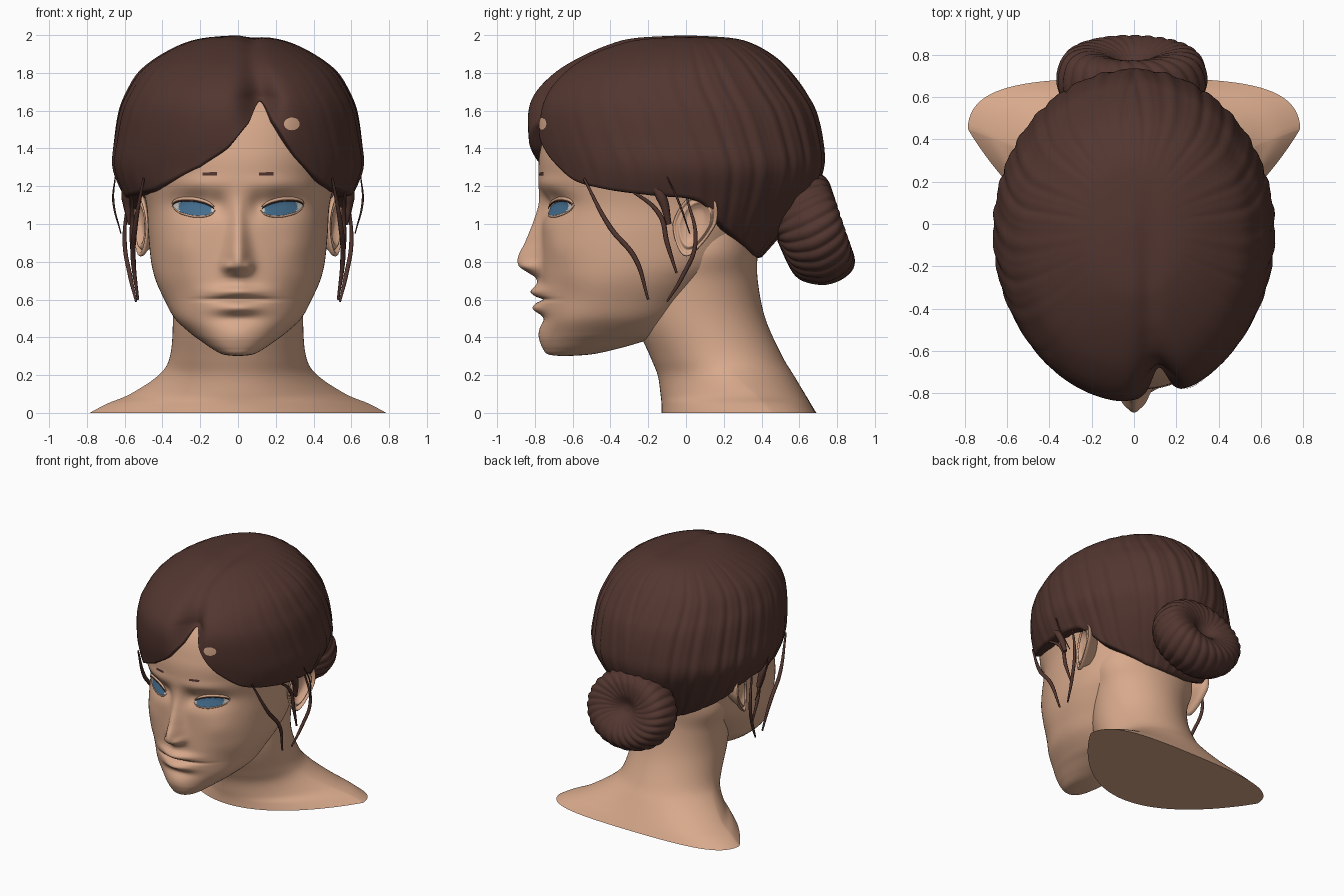
import bpy, bmesh, math
from mathutils import Vector
from mathutils.bvhtree import BVHTree

cube = bpy.data.objects.get("Cube")
if cube:
    bpy.data.objects.remove(cube)


def material(name, color):
    m = bpy.data.materials.new(name)
    m.use_nodes = True
    m.diffuse_color = (*color, 1)
    m.node_tree.nodes["Principled BSDF"].inputs["Base Color"].default_value = (*color, 1)
    return m


SKIN = material("skin", (0.69, 0.40, 0.262))
HAIR = material("brown hair", (0.086, 0.037, 0.029))
BLUE = material("iris blue", (0.06, 0.16, 0.28))
WHITE = material("eye white", (0.6, 0.56, 0.52))


def spline(rows, t):
    """Smooth curve through the rows, t counted in rows."""
    i = max(0, min(int(t), len(rows) - 2))
    f = t - i
    quad = [rows[max(0, min(i + k, len(rows) - 1))] for k in (-1, 0, 1, 2)]
    return [b + f * ((c - a) + f * ((2 * a - 5 * b + 4 * c - d) + f * (3 * (b - c) + d - a))) / 2
            for a, b, c, d in zip(*quad)]


def lookup(rows, x):
    x = max(rows[0][0], min(x, rows[-1][0]))
    i = next(k for k in range(len(rows) - 1) if x <= rows[k + 1][0])
    return spline(rows, i + (x - rows[i][0]) / (rows[i + 1][0] - rows[i][0]))[1]


def power(v, e):
    return math.copysign(abs(v) ** e, v)


def bell(v, s):
    return math.exp(-(v / s) ** 2)


def loft(name, rings, mats, cap=False, facing=None, rule=None):
    """Skin closed rings into one smooth object."""
    bm = bmesh.new()
    vs = [[bm.verts.new(p) for p in ring] for ring in rings]
    n = len(vs[0])
    for a, b in zip(vs, vs[1:]):
        for j in range(n):
            bm.faces.new((a[j], a[(j + 1) % n], b[(j + 1) % n], b[j]))
    if cap:
        bm.faces.new(vs[0]).smooth = False
    bmesh.ops.remove_doubles(bm, verts=bm.verts, dist=0.0003)
    bmesh.ops.recalc_face_normals(bm, faces=bm.faces)
    if facing and sum(f.normal.dot(Vector(facing)) for f in bm.faces) < 0:
        bmesh.ops.reverse_faces(bm, faces=bm.faces)
    for f in bm.faces:
        f.smooth = len(f.verts) < 5
        if rule:
            f.material_index = rule(f.calc_center_median())
    me = bpy.data.meshes.new(name)
    bm.to_mesh(me)
    bm.free()
    for m in mats:
        me.materials.append(m)
    ob = bpy.data.objects.new(name, me)
    bpy.context.collection.objects.link(ob)
    return ob


def turns(n):
    return [2 * math.pi * j / n - math.pi for j in range(n)]


# Neck and shoulders: height, half width, front, back, backward sweep of the tips
neck_rows = [(0, .785, -.13, .69, .17), (.05, .69, -.13, .66, .15), (.1, .57, -.135, .63, .12),
             (.2, .42, -.15, .57, .05), (.3, .36, -.19, .51, .01), (.5, .345, -.27, .42, 0),
             (.7, .36, -.25, .38, 0), (.85, .40, -.2, .38, 0), (1, .38, -.2, .4, 0)]
rings = []
for k in range(49):
    z, w, yf, yb, sweep = spline(neck_rows, k / 6)
    mid, half = (yf + yb) / 2, (yb - yf) / 2
    soft = 1 + 5 * sweep
    rings.append([(w * math.sin(a), mid + sweep * math.sin(a) ** 2
                   - half * power(math.cos(a), soft if math.cos(a) > 0 else 1), z) for a in turns(96)])
loft("neck_and_shoulders", rings, [SKIN], cap=True)

# Face relief: x, z, spread in x, spread in z, outward amount (mirrored when x > 0)
bumps = [(0, .64, .13, .032, .05), (0, .555, .11, .034, .05), (0, .6, .16, .01, -.028),
         (0, .5, .12, .03, -.012), (0, .42, .1, .06, .015), (.055, .775, .026, .026, .03),
         (.23, 1.1, .12, .065, -.06), (.1, 1.1, .04, .06, -.02), (.235, 1.085, .08, .04, .02),
         (.2, 1.21, .15, .04, .01), (.32, .88, .1, .09, .015), (.32, .62, .1, .1, -.02)]
nose = [(.6, 0), (.66, .012), (.715, .03), (.745, .075), (.775, .118), (.82, .125), (.9, .088),
        (1, .048), (1.12, .015), (1.22, 0)]


def relief(x, z):
    out = lookup(nose, z) * bell(x, .062 - .024 * max(0, min(1, (z - .8) * 4)))
    for bx, bz, sx, sz, h in bumps:
        for side in ((1, -1) if bx else (1,)):
            out += h * bell(x - side * bx, sx) * bell(z - bz, sz)
    return out


# Head: height, half width, front, back
head_rows = [(.3, 0, -.65, -.65), (.31, .08, -.73, -.5), (.34, .138, -.755, -.36), (.38, .195, -.765, -.22),
             (.42, .25, -.765, -.1), (.5, .335, -.76, 0), (.6, .39, -.765, .1), (.7, .435, -.765, .2),
             (.8, .46, -.765, .3), (.95, .475, -.765, .38), (1.1, .485, -.765, .45), (1.25, .52, -.78, .55),
             (1.4, .55, -.77, .58), (1.6, .52, -.70, .58), (1.8, .4, -.5, .42), (1.88, 0, -.1, -.1)]
rings = []
for k in range(196):
    z, w, yf, yb = spline(head_rows, k / 13)
    mid, half = (yf + yb) / 2, (yb - yf) / 2
    ring = []
    for b in turns(160):
        a = b - .5 * math.sin(b)
        x = w * power(math.sin(a), .9)
        y = mid - half * power(math.cos(a), .9)
        ring.append((x, y - relief(x, z) * max(0, min(1, 2 * math.cos(a))), z))
    rings.append(ring)
head = loft("head", rings, [SKIN])

# Ears: radial profile of size and outward height
ear_rows = [(0, -.01), (.4, -.005), (.58, .012), (.7, .03), (.82, .014), (.93, .034), (1, .03),
            (.98, .008), (.8, -.02), (.55, -.08)]
for side, label in ((1, "left"), (-1, "right")):
    rings = []
    for k in range(55):
        r, h = spline(ear_rows, k / 6)
        ring = []
        for a in turns(48):
            dz = .17 * r * math.sin(a)
            width = .115 * (1 + 2.2 * min(dz, 0))
            dy = width * r * math.cos(a) + .25 * dz
            # The rim sinks into the cheek towards the front
            rim = h * (1 - .6 * max(0, -math.cos(a)))
            ring.append((side * (.502 + .25 * dy + rim), .045 + dy, 1 + dz))
        rings.append(ring)
    loft(label + "_ear", rings, [SKIN], facing=(side, 0, 0))

# Hair cap: height, half width, front, back
hair_rows = [(.8, .34, -.25, .38), (.9, .43, -.45, .47), (1, .52, -.65, .56), (1.15, .605, -.77, .67),
             (1.3, .665, -.80, .73), (1.45, .655, -.835, .725), (1.6, .63, -.84, .69), (1.7, .59, -.80, .635),
             (1.8, .53, -.70, .56), (1.88, .435, -.57, .48), (1.95, .305, -.41, .365), (1.985, .18, -.27, .24),
             (2, 0, 0, 0)]
# Hairline: degrees around the head, height of the lower edge
hairline = [(-180, .82), (-150, .84), (-130, .9), (-115, .98), (-100, 1.11), (-80, 1.14), (-60, 1.16),
            (-43, 1.19), (-18, 1.3), (-5, 1.4), (5, 1.53), (11, 1.65), (17, 1.54), (28, 1.35), (42, 1.23),
            (60, 1.18), (80, 1.15), (100, 1.12), (115, .98), (130, .9), (150, .84), (180, .82)]


def hair_start(u):
    low, high, goal = 0, len(hair_rows) - 1, lookup(hairline, math.degrees(u))
    for _ in range(30):
        t = (low + high) / 2
        low, high = (t, high) if spline(hair_rows, t)[0] < goal else (low, t)
    return low


def hair_point(u, s, shrink=1.0):
    """s runs from the hairline (0) to the crown (1)."""
    start = hair_start(u)
    z, w, yf, yb = spline(hair_rows, start + (len(hair_rows) - 1 - start) * s)
    mid, half = (yf + yb) / 2, (yb - yf) / 2
    # Combed strands on the sides and back
    phase = abs(u) + .4 * s
    strand = abs(math.sin(17 * phase)) + .5 * abs(math.sin(29 * phase + 1))
    fade = min(1, 4 * (1 - s)) * max(0, min(1, .9 - math.cos(u)))
    k = shrink * (1 - .013 * fade * (1.2 - strand))
    # Parting above the forehead
    part = bell(u - .19, .15) * max(0, 1 - abs(z - 1.67) / .25)
    x, y = k * w * math.sin(u), mid - half * math.cos(u) * k * (1 - .2 * part)
    z -= .018 * bell(x - .07, .05) * max(0, min(1, (z - 1.7) * 5)) * max(0, min(1, .5 - 2 * y))
    return x, y, z


hair_turns = turns(360)
rings = [[hair_point(u, 0, .88) for u in hair_turns], [hair_point(u, 0, .97) for u in hair_turns]]
rings += [[hair_point(u, max(.003, k / 64)) for u in hair_turns] for k in range(65)]
hair = loft("hair_cap", rings, [HAIR], facing=(0, 0, 1))

# Bun: radius and height along its tilted axis, with spiral strands
bun_rows = [(0, .08), (.04, .09), (.11, .14), (.2, .16), (.27, .125), (.302, .03), (.285, -.07),
            (.2, -.17), (0, -.2)]
rings = []
for k in range(65):
    r, h = spline(bun_rows, k / 8)
    ring = []
    for a in turns(240):
        groove = 1 - .035 * (1 - abs(math.sin(13 * a + 14 * r + k / 12))) * min(1, r * 8)
        side, up = 1.18 * r * groove * math.cos(a), r * groove * math.sin(a)
        out = h * groove
        ring.append((side - .01, .675 + .95 * out - .32 * up, .97 + .32 * out + .95 * up))
    rings.append(ring)
loft("hair_bun", rings, [HAIR])


def surface(ob):
    tree = BVHTree.FromPolygons([v.co for v in ob.data.vertices], [p.vertices for p in ob.data.polygons])
    return lambda x, z, lift: (x, tree.ray_cast(Vector((x, -2, z)), Vector((0, 1, 0)))[0].y - lift, z)


on_head, on_hair = surface(head), surface(hair)


def plate(name, outline, center, place, mats, rule=None):
    cx, cz = center
    rings = [[place(cx + dx * k / 8, cz + dz * k / 8, .005) for dx, dz in outline] for k in range(9)]
    loft(name, rings, mats, facing=(0, -1, 0), rule=rule)


def strand(name, points, size, mat):
    cu = bpy.data.curves.new(name, "CURVE")
    cu.dimensions = "3D"
    cu.bevel_depth, cu.bevel_resolution, cu.use_fill_caps = size, 2, True
    sp = cu.splines.new("BEZIER")
    sp.bezier_points.add(len(points) - 1)
    for i, (bp, p) in enumerate(zip(sp.bezier_points, points)):
        bp.co = p
        bp.handle_left_type = bp.handle_right_type = "AUTO"
        bp.radius = .25 + .75 * math.sin(math.pi * (i + .3) / (len(points) - .4))
    cu.materials.append(mat)
    ob = bpy.data.objects.new(name, cu)
    bpy.context.collection.objects.link(ob)
    bpy.ops.object.select_all(action="DESELECT")
    ob.select_set(True)
    bpy.context.view_layer.objects.active = ob
    bpy.ops.object.convert(target="MESH")


locks = [("temple_lock", .015, [(.5, -.54, 1.24), (.545, -.4, .98), (.555, -.27, .82), (.53, -.2, .6)]),
         ("cheek_lock", .014, [(.57, -.32, 1.2), (.56, -.14, 1.05), (.56, -.1, .9), (.55, -.05, .74)]),
         ("ear_lock", .013, [(.58, 0, 1.16), (.6, .05, .9), (.57, -.02, .72), (.54, -.1, .59)]),
         ("short_lock", .028, [(.6, -.22, 1.25), (.59, -.13, 1.14), (.57, -.09, 1.0)]),
         ("fine_lock", .006, [(.65, -.1, 1.25), (.66, -.04, 1.12), (.62, .02, .95)])]
for side, label in ((1, "left"), (-1, "right")):
    # Eyes, lids and lashes
    almond = [(side * .108 * math.cos(a), (.034 if math.sin(a) > 0 else .04) * power(math.sin(a), 1.2)
               + .012 * math.cos(a)) for a in turns(40)]
    cx, cz = side * .235, 1.085
    plate(label + "_eye", almond, (cx, cz), on_head, [BLUE, WHITE],
          lambda c: int(abs(abs(c.x) - .225) > .085))
    upper = [on_head(cx + 1.05 * dx, cz + 1.1 * dz, .008) for dx, dz in almond[20::3]]
    lower = [on_head(cx + 1.05 * dx, cz + 1.1 * dz, .002) for dx, dz in almond[:21:4]]
    strand(label + "_upper_lid", [(x, y, z + .01) for x, y, z in upper], .011, SKIN)
    strand(label + "_lashes", [(x, y - .006, z) for x, y, z in upper], .005, HAIR)
    strand(label + "_lower_lid", lower, .006, SKIN)
    # Brow tufts
    brow = [(-.038, -.008), (.038, -.008), (.038, .01), (-.038, .008)]
    plate(label + "_brow", brow, (side * .15, 1.265), on_head, [HAIR])
    # Loose locks
    for name, size, points in locks:
        strand(label + "_" + name, [(side * x, y, z) for x, y, z in points], size, HAIR)

# Small gap of skin showing through the fringe
gap = [(.042 * math.cos(a), .034 * math.sin(a)) for a in turns(16)]
plate("fringe_gap", gap, (.285, 1.53), on_hair, [SKIN])
